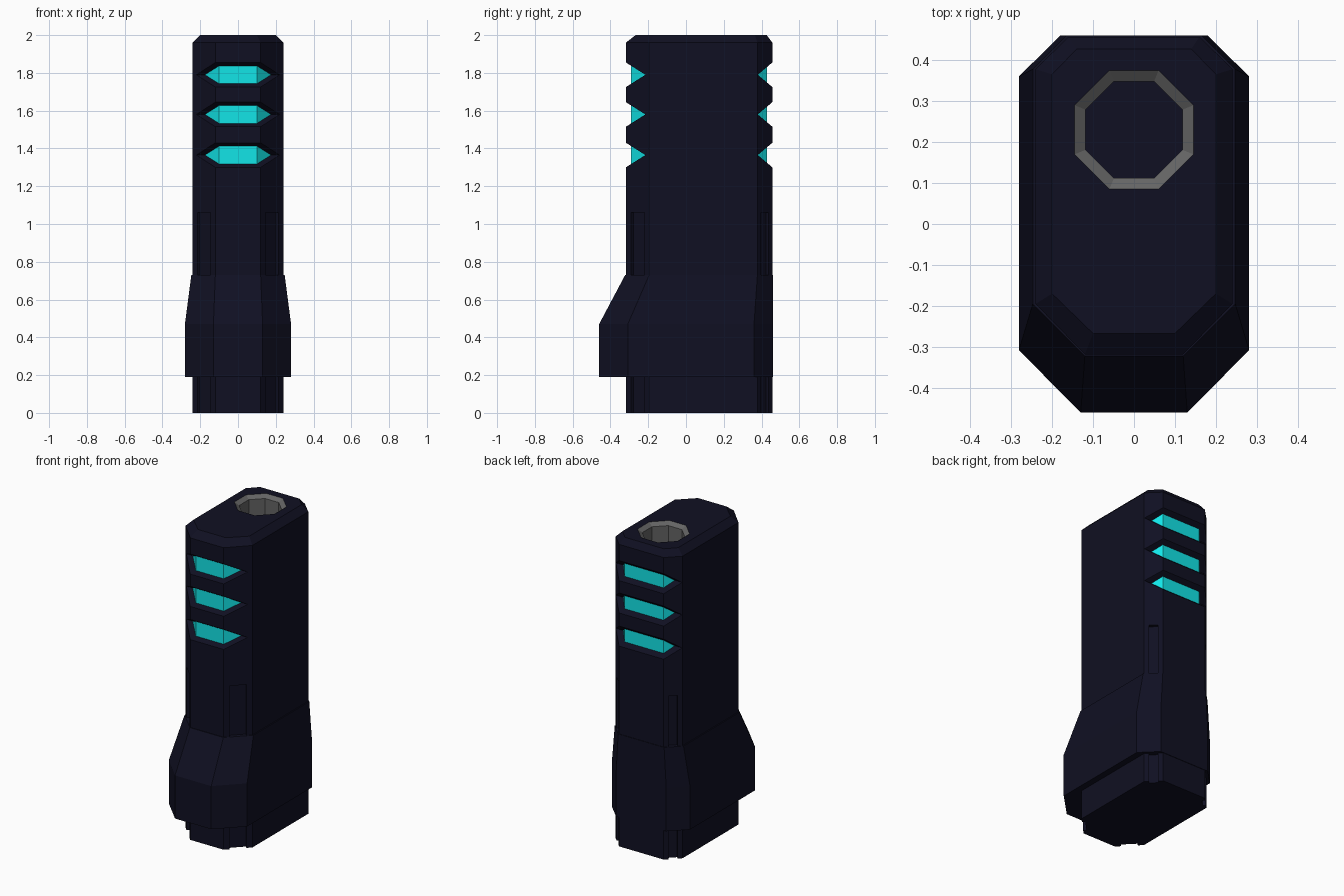
import bpy, bmesh, math
from mathutils import Matrix, Vector

if "Cube" in bpy.data.objects:
    bpy.data.objects.remove(bpy.data.objects["Cube"])


def material(name, rgb):
    m = bpy.data.materials.new(name)
    m.diffuse_color = (*rgb, 1)
    m.use_nodes = True
    m.node_tree.nodes["Principled BSDF"].inputs["Base Color"].default_value = m.diffuse_color
    return m


NAVY = material("dark navy", (0.005, 0.005, 0.016))
CYAN = material("bright cyan", (0.006, 0.78, 0.80))
GREY = material("steel grey", (0.13, 0.13, 0.13))


def finish(name, bm, mat):
    bmesh.ops.recalc_face_normals(bm, faces=bm.faces)
    me = bpy.data.meshes.new(name)
    bm.to_mesh(me)
    bm.free()
    me.materials.append(mat)
    ob = bpy.data.objects.new(name, me)
    bpy.context.collection.objects.link(ob)
    return ob


def loft(name, rings, mat, closed=False):
    """Skin a stack of equal-length rings; cap the ends or join last to first."""
    bm = bmesh.new()
    vs = [[bm.verts.new(p) for p in r] for r in rings]
    n = len(vs[0])
    pairs = list(zip(vs, vs[1:])) + ([(vs[-1], vs[0])] if closed else [])
    for a, b in pairs:
        for i in range(n):
            j = (i + 1) % n
            bm.faces.new((a[i], a[j], b[j], b[i]))
    if not closed:
        bm.faces.new(vs[0])
        bm.faces.new(vs[-1])
    return finish(name, bm, mat)


def section(z, x, front, fx, fy, back, bx, by):
    """Chamfered rectangle: front corner (fx,front)-(x,fy), back (x,by)-(bx,back)."""
    half = [(fx, front), (x, fy), (x, by), (bx, back)]
    return [(a, b, z) for a, b in half] + [(-a, b, z) for a, b in reversed(half)]


def octagon(z, apothem, cy=0.23):
    r = apothem / math.cos(math.pi / 8)
    return [(r * math.cos((i + 0.5) * math.pi / 4), cy + r * math.sin((i + 0.5) * math.pi / 4), z)
            for i in range(8)]


def cut(ob, cutter):
    cutter.hide_render = True
    mod = ob.modifiers.new("cut", 'BOOLEAN')
    mod.operation, mod.solver, mod.object = 'DIFFERENCE', 'EXACT', cutter
    dg = bpy.context.evaluated_depsgraph_get()
    me = bpy.data.meshes.new_from_object(ob.evaluated_get(dg))
    ob.modifiers.clear()
    ob.data = me
    bpy.data.objects.remove(cutter)


# Main body with bevelled top
OUT = (0.24, -0.318, 0.12, -0.195, 0.457, 0.16, 0.378)
body = loft("main_body", [
    section(0, *OUT), section(1.96, *OUT),
    section(2.0, 0.20, -0.267, 0.10, -0.17, 0.427, 0.14, 0.365)], NAVY)

# Vertical grooves on the four chamfers
for sx in (1, -1):
    for fy, by, fx, width in ((-0.318, -0.195, 0.12, 0.10), (0.457, 0.378, 0.16, 0.055)):
        a, b = Vector((sx * fx, fy, 0)), Vector((sx * 0.24, by, 0))
        d = (b - a).normalized()
        bm = bmesh.new()
        bmesh.ops.create_cube(bm, size=1)
        bm.transform(Matrix.Translation(((a + b) / 2 + Vector((0, 0, 0.48))))
                     @ Matrix.Rotation(math.atan2(d.y, d.x), 4, 'Z')
                     @ Matrix.Diagonal((width, 0.04, 1.16, 1)))
        cut(body, finish("groove_cutter", bm, NAVY))

# V notches on front and back, each with a glowing strip set inside
for label, surf, tip, strip, sx, tx in (("front", -0.318, -0.215, -0.29, 0.10, 0.175),
                                        ("back", 0.457, 0.380, 0.43, 0.14, 0.185)):
    for k, z in enumerate((1.365, 1.58, 1.79)):
        slope = 0.065 / (surf - tip)
        far = surf + 0.04 * (1 if surf > 0 else -1)
        h = abs(slope * (far - tip))
        cut(body, loft("notch_cutter", [
            [(x, tip, z), (x, far, z + h), (x, far, z - h)] for x in (-0.4, 0.4)], NAVY))
        h = abs(slope * (strip - tip))
        bm = bmesh.new()
        pts = [(tx, tip, 0), (-tx, tip, 0), (-sx, strip, h), (sx, strip, h),
               (sx, strip, -h), (-sx, strip, -h)]
        v = [bm.verts.new((px, py, z + pz)) for px, py, pz in pts]
        for f in ((2, 3, 4, 5), (0, 3, 4), (1, 2, 5), (0, 1, 2, 3), (0, 1, 5, 4)):
            bm.faces.new([v[i] for i in f])
        finish(f"{label}_light_strip_{k + 1}", bm, CYAN)

# Socket in the top with a grey liner
cut(body, loft("socket_cutter", [octagon(1.78, 0.145), octagon(2.1, 0.145)], NAVY))
loft("socket_liner", [octagon(1.78, 0.145), octagon(2.0, 0.145),
                      octagon(1.98, 0.118), octagon(1.78, 0.118)], GREY, closed=True)

# Flared collar around the lower body
WIDE = (0.281, -0.46, 0.13, -0.308, 0.46, 0.18, 0.36)
loft("flared_collar", [
    section(0.19, *WIDE), section(0.47, *WIDE),
    section(0.73, 0.247, -0.322, 0.12, -0.195, 0.46, 0.165, 0.378)], NAVY)
